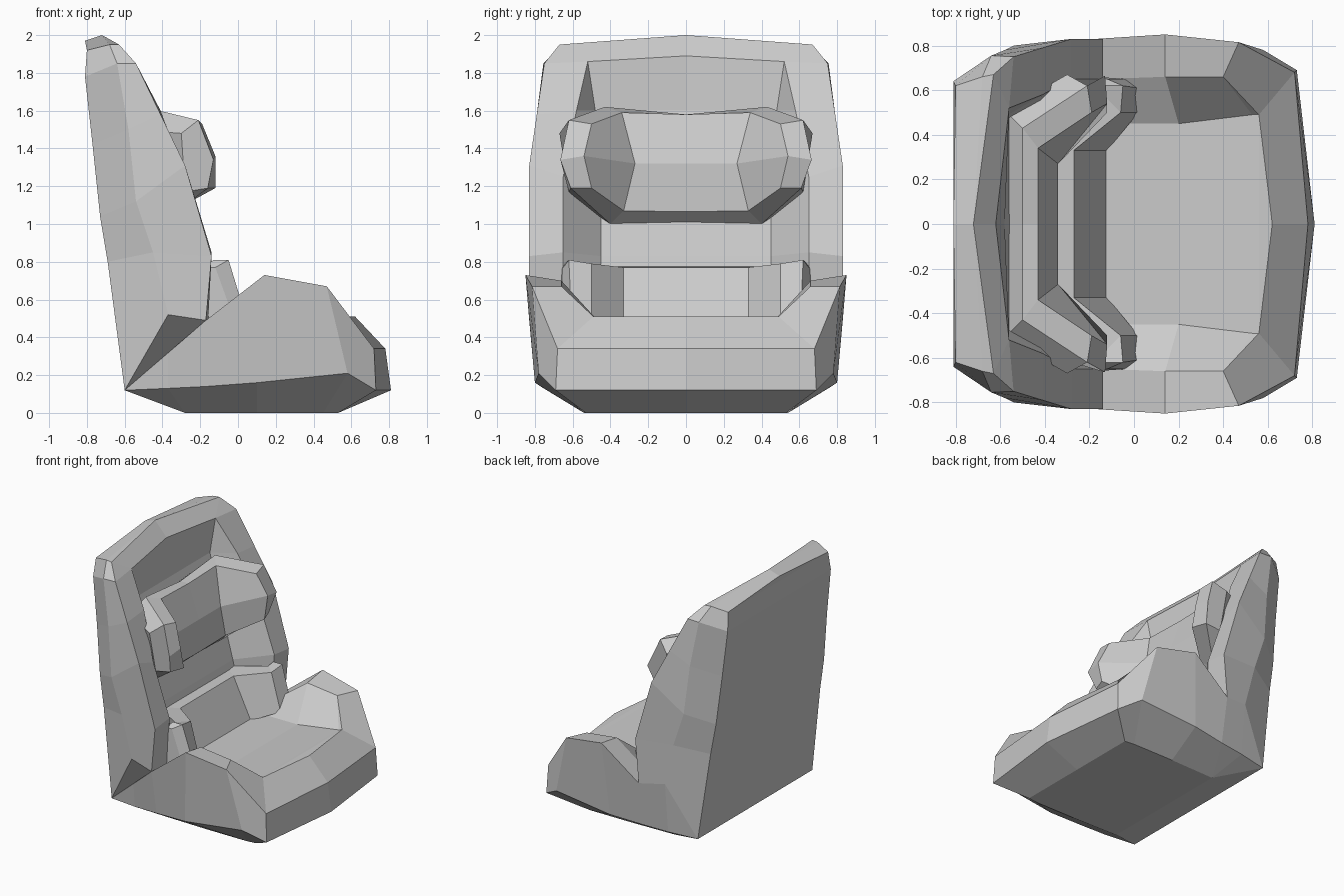
import bpy
import bmesh
from mathutils import Vector

default_cube = bpy.data.objects.get("Cube")
if default_cube:
    bpy.data.objects.remove(default_cube, do_unlink=True)

# Single flat upholstery colour
upholstery = bpy.data.materials.new("grey_upholstery")
upholstery.use_nodes = True
colour = (0.6, 0.6, 0.6, 1.0)
upholstery.diffuse_color = colour
shader = upholstery.node_tree.nodes["Principled BSDF"]
shader.inputs["Base Color"].default_value = colour
shader.inputs["Roughness"].default_value = 0.8


def to_centre(point):
    """Drop a point onto the middle plane of the seat."""
    return (point[0], 0, point[2])


def loft_half(mesh, stations, side, shell):
    """Skin one half of a part through its cross-sections."""
    rows = []
    for station in stations:
        points = list(station)
        if shell:
            points = [to_centre(points[0])] + points + [to_centre(points[-1])]
        rows.append([mesh.verts.new(Vector((x, y * side, z)))
                     for x, y, z in points])
    count = len(rows[0])
    spans = count - 1 if shell else count
    for row, following in zip(rows, rows[1:]):
        for i in range(spans):
            j = (i + 1) % count
            mesh.faces.new((row[i], row[j], following[j], following[i]))
    mesh.faces.new(rows[0] if shell else rows[-1])


def symmetric_part(name, stations, shell=False):
    """Loft both halves, weld them and make a flat-shaded object."""
    mesh = bmesh.new()
    for side in (1, -1):
        loft_half(mesh, stations, side, shell)
    bmesh.ops.remove_doubles(mesh, verts=mesh.verts[:], dist=0.001)
    bmesh.ops.dissolve_degenerate(mesh, edges=mesh.edges[:], dist=0.001)
    bmesh.ops.recalc_face_normals(mesh, faces=mesh.faces[:])
    data = bpy.data.meshes.new(name)
    mesh.to_mesh(data)
    mesh.free()
    data.materials.append(upholstery)
    part = bpy.data.objects.new(name, data)
    bpy.context.collection.objects.link(part)
    return part


# Seat base: cushion edge, inner ridge, outer ridge, lower side, underside
rear_corner = (-.6, .71, .12)
rear_underside = (-.28, .53, 0)
hip = (-.37, .79, .52)
front_lip = (.56, .49, .51)
lip_middle = (.62, 0, .51)
seat_sections = [
    [(-.6, .45, .12), rear_corner, rear_corner, rear_corner, rear_corner],
    [(-.4, .45, .4), (-.37, .6, .45), hip,
     (-.37, .75, .13), rear_underside],
    [(-.2, .45, .47), (-.14, .65, .49), (-.17, .83, .49),
     (-.17, .77, .14), rear_underside],
    [(.2, .45, .47), (.14, .66, .7), (.14, .85, .73),
     (.1, .8, .16), (.1, .54, 0)],
    [(.53, .49, .5), (.4, .66, .67), (.47, .815, .67),
     (.58, .78, .21), (.45, .54, 0)],
    [front_lip, front_lip, (.72, .68, .34), (.73, .69, .12), (.53, .53, 0)],
    [lip_middle, lip_middle, (.78, 0, .34), (.81, 0, .12), (.53, 0, 0)],
]
symmetric_part("seat_base", seat_sections, shell=True)

# Backrest: panel middle, panel edge, inner ridge, outer ridge, side, rear edge
opening_corner = (-.56, .52, 1.86)
opening_top = (-.62, 0, 1.89)
crown = (-.72, 0, 2)
backrest_sections = [
    [(-.26, 0, .4), (-.26, .45, .4), (-.16, .65, .45),
     (-.17, .83, .49), hip, rear_corner],
    [(-.36, 0, .83), (-.36, .45, .83), (-.14, .65, .85),
     (-.14, .83, .83), (-.45, .8, .85), (-.69, .68, .8)],
    [(-.46, 0, 1.2), (-.46, .45, 1.2), (-.28, .65, 1.25),
     (-.28, .83, 1.31), (-.54, .8, 1.12), (-.73, .67, 1.04)],
    [(-.58, 0, 1.6), (-.58, .48, 1.6), (-.41, .58, 1.6),
     (-.41, .79, 1.58), (-.58, .78, 1.5), (-.77, .65, 1.42)],
    [opening_top, opening_corner, opening_corner, (-.54, .75, 1.85),
     (-.64, .755, 1.85), (-.81, .64, 1.78)],
    [opening_top, opening_corner, opening_corner, (-.63, .67, 1.95),
     (-.68, .66, 1.95), (-.8, .62, 1.92)],
    [opening_top, opening_top, opening_top, crown, crown, (-.81, 0, 1.97)],
]
symmetric_part("backrest", backrest_sections, shell=True)

# Winged headrest: rear top, top ridge, front top, middle crease,
# front bottom, bottom ridge, rear bottom
wing_rear_top = (-.3, .67, 1.48)
wing_ridge = (-.21, .62, 1.55)
wing_bottom = (-.16, .61, 1.19)
wing_rear_bottom = (-.28, .62, 1.17)
headrest_sections = [
    [(-.59, 0, 1.5), (-.5, 0, 1.58), (-.43, 0, 1.58), (-.34, 0, 1.32),
     (-.34, 0, 1.065), (-.41, 0, 1.01), (-.5, 0, 1.01)],
    [(-.58, .51, 1.5), (-.5, .43, 1.62), (-.43, .34, 1.59), (-.34, .27, 1.32),
     (-.34, .33, 1.07), (-.41, .4, 1), (-.5, .42, 1)],
    [wing_rear_top, wing_ridge, (-.19, .5, 1.53), (-.12, .54, 1.36),
     (-.12, .5, 1.19), wing_bottom, wing_rear_bottom],
    [wing_rear_top, wing_ridge, wing_ridge, (-.13, .665, 1.34),
     wing_bottom, wing_bottom, wing_rear_bottom],
]
symmetric_part("headrest", headrest_sections)

# Winged lower back pad: rear top, front top, front bottom, rear bottom
pad_sections = [
    [(-.4, 0, .78), (-.27, 0, .77), (-.12, 0, .46), (-.3, 0, .44)],
    [(-.4, .42, .78), (-.27, .33, .77), (-.12, .33, .46), (-.3, .42, .44)],
    [(-.14, .58, .79), (-.06, .5, .79), (.02, .5, .5), (-.15, .52, .44)],
    [(-.13, .62, .81), (-.05, .62, .81), (.02, .61, .58), (-.15, .62, .44)],
    [(-.17, .66, .77), (-.12, .65, .77), (-.03, .65, .52), (-.17, .66, .44)],
]
symmetric_part("lower_back_pad", pad_sections)
